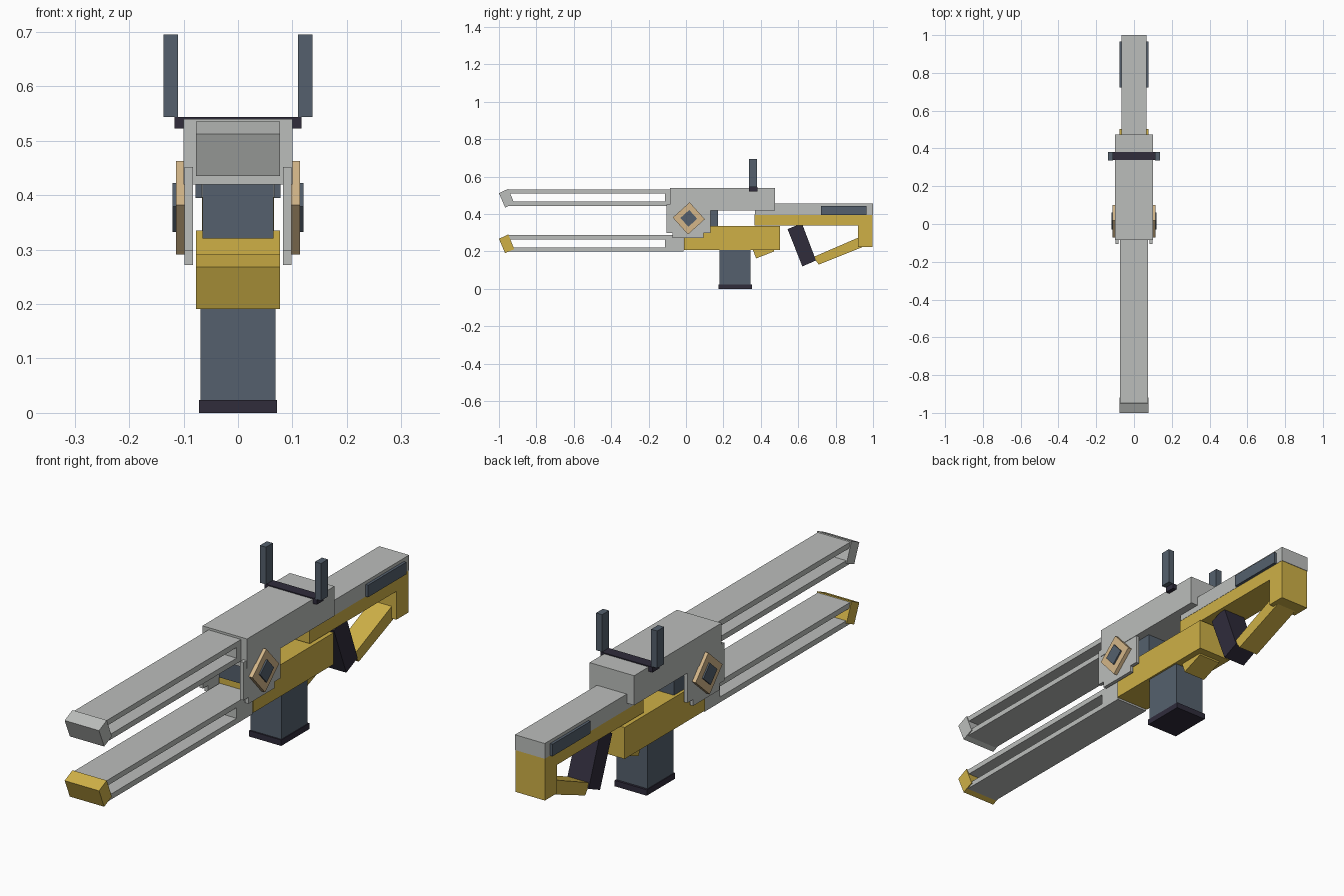
import bpy
import bmesh
from math import cos, sin, radians

cube = bpy.data.objects.get("Cube")
if cube:
    bpy.data.objects.remove(cube, do_unlink=True)


def material(name, rgb):
    m = bpy.data.materials.new(name)
    m.use_nodes = True
    m.diffuse_color = (*rgb, 1)
    m.node_tree.nodes["Principled BSDF"].inputs["Base Color"].default_value = (*rgb, 1)
    return m


GREY = material("light_grey", (0.50, 0.515, 0.50))
SLATE = material("slate_blue", (0.09, 0.118, 0.153))
GOLD = material("gold", (0.62, 0.435, 0.062))
TAN = material("tan", (0.66, 0.47, 0.25))
DARK = material("dark_violet", (0.029, 0.025, 0.044))


def prism(name, profile, x0, x1, mat):
    """Extrude a side profile of (y, z) points from x0 to x1."""
    bm = bmesh.new()
    face = bm.faces.new([bm.verts.new((x0, y, z)) for y, z in profile])
    extruded = bmesh.ops.extrude_face_region(bm, geom=[face])["geom"]
    moved = [v for v in extruded if isinstance(v, bmesh.types.BMVert)]
    bmesh.ops.translate(bm, vec=(x1 - x0, 0, 0), verts=moved)
    bmesh.ops.recalc_face_normals(bm, faces=bm.faces)
    mesh = bpy.data.meshes.new(name)
    bm.to_mesh(mesh)
    bm.free()
    mesh.materials.append(mat)
    obj = bpy.data.objects.new(name, mesh)
    bpy.context.collection.objects.link(obj)
    return obj


def rect(y0, y1, z0, z1):
    return [(y0, z0), (y1, z0), (y1, z1), (y0, z1)]


def block(name, half, y0, y1, z0, z1, mat):
    return prism(name, rect(y0, y1, z0, z1), -half, half, mat)


def pair(name, profile, x0, x1, mat):
    """Matching parts on the left and right sides."""
    for side, s in (("left", 1), ("right", -1)):
        prism(f"{side}_{name}", profile, s * x0, s * x1, mat)


def diamond(radius):
    return [(0.015 + radius * cos(radians(a)), 0.377 + radius * sin(radians(a)))
            for a in (-3, 87, 177, 267)]


# Slotted front rails with slanted end caps
for level, base, back, mat in (("upper", 0.444, -0.07, GREY), ("lower", 0.20, -0.013, GOLD)):
    lo, hi, top = base + 0.022, base + 0.065, base + 0.087
    rail = [(-0.955, base), (back, base), (back, top), (-0.955, top),
            (-0.955, hi), (-0.113, hi), (-0.113, lo), (-0.955, lo)]
    prism(level + "_rail", rail, -0.073, 0.073, GREY)
    cap = [(-1.0, base + 0.068), (-0.95, base + 0.091),
           (-0.918, base + 0.013), (-0.967, base - 0.009)]
    prism(level + "_rail_cap", cap, -0.077, 0.077, mat)

# Main housing with stepped side plates and diamond badges
block("housing", 0.1, -0.085, 0.475, 0.42, 0.54, GREY)
plate = [(-0.105, 0.452), (-0.105, 0.298), (-0.073, 0.298), (-0.073, 0.272),
         (0.094, 0.272), (0.094, 0.298), (0.131, 0.298), (0.131, 0.452)]
pair("side_plate", plate, 0.083, 0.098, GREY)
pair("diamond_badge", diamond(0.086), 0.09, 0.114, TAN)
pair("diamond_core", diamond(0.045), 0.1, 0.12, SLATE)
block("inner_core", 0.065, -0.03, 0.17, 0.32, 0.43, SLATE)

# Lower receiver and magazine
block("receiver", 0.077, -0.012, 0.503, 0.207, 0.335, GOLD)
block("magazine", 0.069, 0.18, 0.345, 0.02, 0.22, SLATE)
block("magazine_base", 0.072, 0.174, 0.354, 0, 0.024, DARK)
prism("trigger_guard", [(0.355, 0.215), (0.375, 0.163), (0.47, 0.2), (0.47, 0.215)],
      -0.05, 0.05, GOLD)

# Stock, cheek pads, brace and grip
block("stock_top", 0.067, 0.37, 1.0, 0.395, 0.457, GREY)
block("stock_beam", 0.066, 0.365, 0.998, 0.34, 0.397, GOLD)
block("stock_end", 0.066, 0.92, 0.998, 0.225, 0.345, GOLD)
pair("stock_pad", rect(0.722, 0.966, 0.395, 0.444), 0.06, 0.078, SLATE)
prism("stock_brace", [(0.68, 0.17), (0.93, 0.278), (0.96, 0.23), (0.71, 0.13)],
      -0.045, 0.045, GOLD)
prism("grip", [(0.543, 0.32), (0.62, 0.35), (0.695, 0.152), (0.622, 0.12)],
      -0.05, 0.05, DARK)

# Open sight
block("sight_bar", 0.117, 0.338, 0.382, 0.522, 0.544, DARK)
pair("sight_post", rect(0.336, 0.38, 0.544, 0.695), 0.11, 0.137, SLATE)
